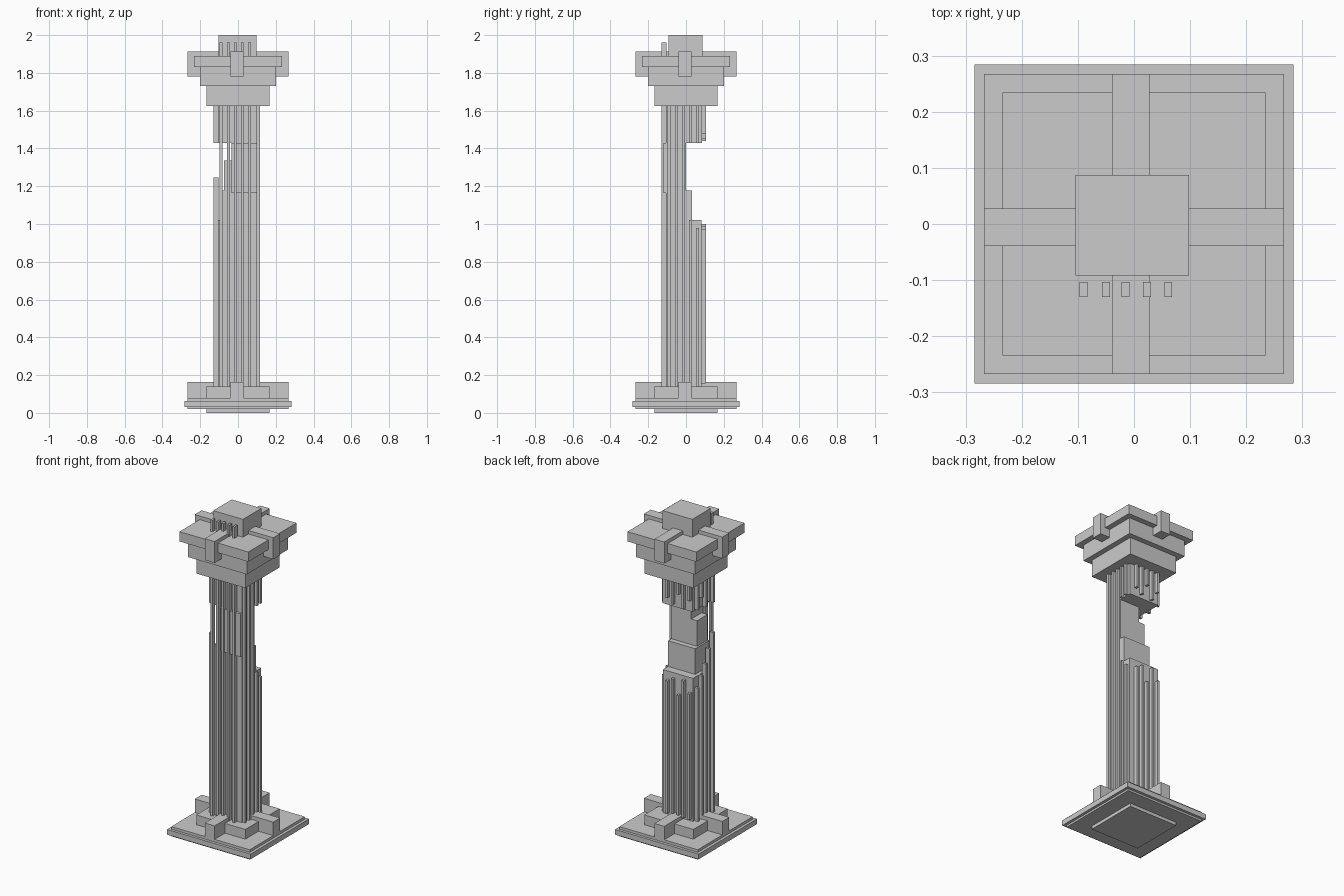
import bpy, bmesh
from mathutils import Vector

if "Cube" in bpy.data.objects:
    bpy.data.objects.remove(bpy.data.objects["Cube"])


def build(name, boxes):
    """One object made of axis-aligned boxes (x0, x1, y0, y1, z0, z1)."""
    bm = bmesh.new()
    for x0, x1, y0, y1, z0, z1 in boxes:
        vs = bmesh.ops.create_cube(bm, size=1)['verts']
        for v in vs:
            v.co = Vector((x1 if v.co.x > 0 else x0,
                           y1 if v.co.y > 0 else y0,
                           z1 if v.co.z > 0 else z0))
    me = bpy.data.meshes.new(name)
    bm.to_mesh(me)
    bm.free()
    ob = bpy.data.objects.new(name, me)
    bpy.context.collection.objects.link(ob)
    return ob


def square(r, z0, z1):
    return (-r, r, -r, r, z0, z1)


def cross(z0, z1):
    return [(-.267, .267, -.039, .028, z0, z1), (-.039, .028, -.267, .267, z0, z1)]


# Base: underside plate, two-step plinth, corner blocks and raised cross
build("base_foot", [square(.167, 0, .03)])
build("base_plinth", [square(.267, .02, .08), square(.284, .032, .064)])
build("base_block", [square(.167, .08, .14)])
build("base_cross", cross(.075, .163))

# Capital: stepped tiers, cross and top block
build("capital_lower_tier", [square(.167, 1.625, 1.73)])
build("capital_middle_tier", [square(.2, 1.73, 1.83)])
build("capital_slab", [square(.234, 1.83, 1.89)])
build("capital_cross", cross(1.78, 1.912))
build("capital_top", [(-.104, .098, -.092, .087, 1.85, 2.0)])

# Broken shaft core, from bottom to top
build("shaft_lower", [(-.105, .1, -.105, .082, .1, 1.02)])
build("shaft_break_step", [(-.085, .1, -.105, .032, 1.0, 1.178)])
build("shaft_neck", [(-.035, .1, -.12, 0, 1.165, 1.43)])
build("shaft_splinter", [(-.075, -.035, -.1, 0, 1.17, 1.335)])
build("shaft_upper", [(-.105, .1, -.105, .085, 1.43, 1.63)])

# Flutes: thin strips on each face; broken ones have uneven ends
spots = [-.09, -.05, -.015, .023, .061]
w = .007
build("front_flutes", [(c - w, c + w, -.13, -.103, .13, 1.96) for c in spots])

back_tops = [.93, 1.0, .9, .99, .97]
back_ends = [1.5, 1.44, 1.52, 1.45, 1.48]
back = []
for c, t, e in zip(spots, back_tops, back_ends):
    back += [(c - w, c + w, .078, .105, .155, t), (c - w, c + w, .078, .105, e, 1.63)]
build("back_flutes", back)

left_tops = [1.245, 1.16, 1.08, 1.02, .96]
left_ends = [1.43, 1.45, 1.43, 1.5, 1.44]
left = []
for c, t, e in zip(spots, left_tops, left_ends):
    left += [(-.13, -.103, c - w, c + w, .13, t), (-.13, -.103, c - w, c + w, e, 1.63)]
build("left_flutes", left)

right = [(.09, .117, c - w, c + w, .13, 1.63) for c in spots[:3]]
for c, t in zip(spots[3:], [1.02, .98]):
    right += [(.09, .117, c - w, c + w, .13, t), (.09, .117, c - w, c + w, 1.43, 1.63)]
build("right_flutes", right)
